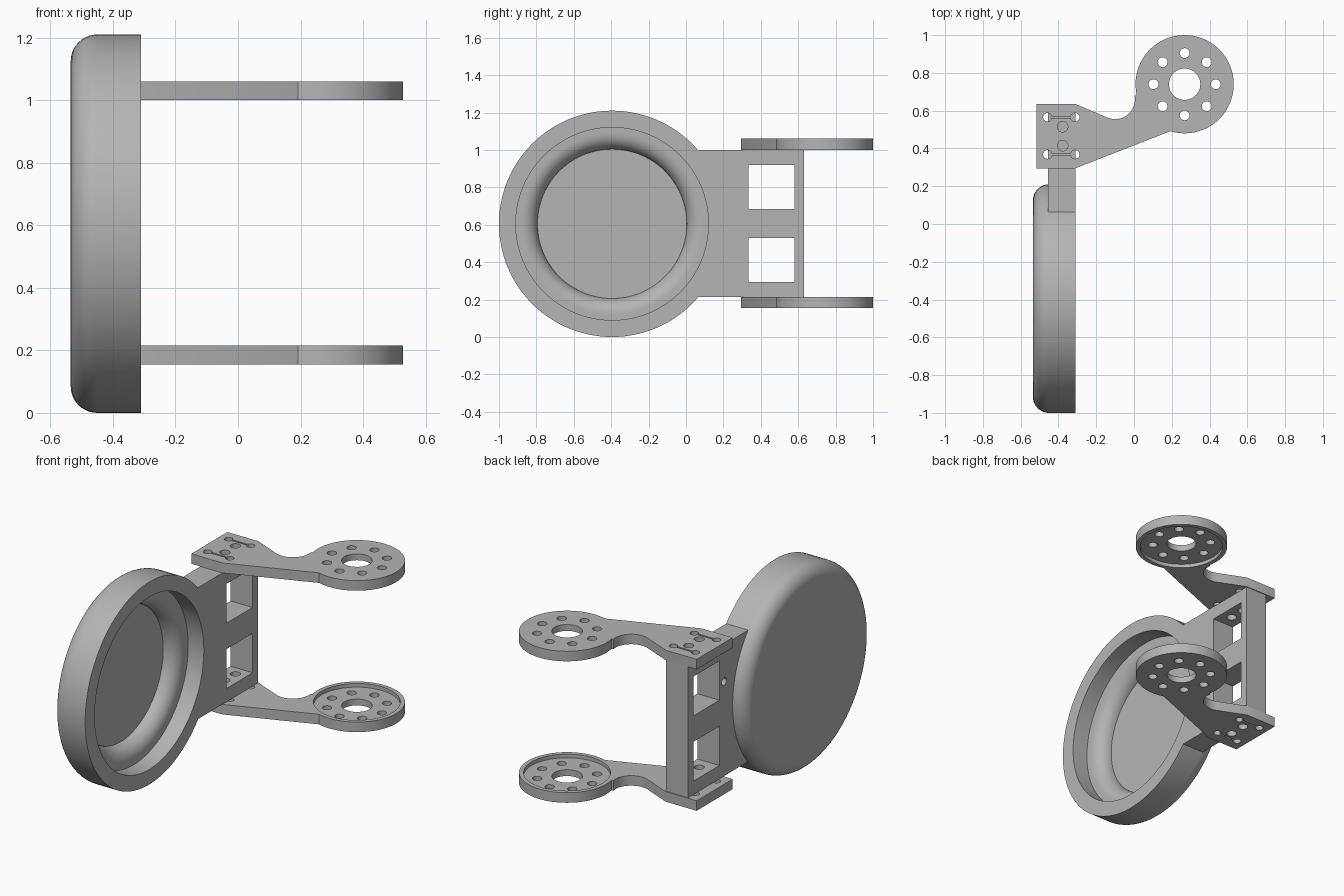
import bpy
import bmesh
from math import sin, cos, pi, radians, atan2
from mathutils import Vector

default = bpy.data.objects.get("Cube")
if default:
    bpy.data.objects.remove(default, do_unlink=True)

GREY = (0.46, 0.46, 0.46, 1.0)
grey = bpy.data.materials.new("plain grey")
grey.use_nodes = True
grey.diffuse_color = GREY
grey.node_tree.nodes["Principled BSDF"].inputs["Base Color"].default_value = GREY


def finish(name, bm):
    bmesh.ops.recalc_face_normals(bm, faces=bm.faces)
    mesh = bpy.data.meshes.new(name)
    bm.to_mesh(mesh)
    bm.free()
    mesh.materials.append(grey)
    obj = bpy.data.objects.new(name, mesh)
    bpy.context.collection.objects.link(obj)
    return obj


def arc(cx, cy, r, start, end, steps):
    angles = [start + (end - start) * i / steps for i in range(steps + 1)]
    return [(cx + r * cos(a), cy + r * sin(a)) for a in angles]


def circle(cx, cy, r, steps=32):
    return arc(cx, cy, r, 0, 2 * pi, steps)[:-1]


def rect(a0, b0, a1, b1):
    return [(a0, b0), (a1, b0), (a1, b1), (a0, b1)]


def prism(name, pts, lo, hi, axis="z"):
    """Extrude an outline along z (points are x, y) or x (points are y, z)."""
    bm = bmesh.new()
    place = (lambda a, b, h: (a, b, h)) if axis == "z" else (lambda a, b, h: (h, a, b))
    base = bm.faces.new([bm.verts.new(place(a, b, lo)) for a, b in pts])
    out = bmesh.ops.extrude_face_region(bm, geom=[base], use_keep_orig=True)
    moved = [v for v in out["geom"] if isinstance(v, bmesh.types.BMVert)]
    bmesh.ops.translate(bm, verts=moved, vec=Vector(place(0, 0, hi - lo)))
    return finish(name, bm)


def cut(obj, pts, lo, hi, axis="z"):
    cutter = prism("cutter", pts, lo, hi, axis)
    cutter.hide_render = True
    mod = obj.modifiers.new("cut", "BOOLEAN")
    mod.operation = "DIFFERENCE"
    mod.solver = "EXACT"
    mod.object = cutter
    bpy.context.view_layer.objects.active = obj
    bpy.ops.object.modifier_apply(modifier=mod.name)
    bpy.data.objects.remove(cutter, do_unlink=True)


def smooth(obj):
    bpy.ops.object.select_all(action="DESELECT")
    obj.select_set(True)
    bpy.context.view_layer.objects.active = obj
    bpy.ops.object.shade_smooth_by_angle(angle=radians(30))


# Round cup, turned about a sideways axis
CUP_Y, CUP_Z, CUP_R = -0.395, 0.605, 0.605
BACK, FACE = -0.535, -0.31
FLOOR = -0.497
profile = [(BACK, 0)]
profile += [(-0.45 - 0.085 * cos(t), 0.52 + 0.085 * sin(t))
            for t in [pi / 2 * i / 10 for i in range(11)]]
profile += [(FACE, CUP_R), (FACE, 0.515), (-0.413, 0.515)]
profile += [(FLOOR + 0.084 * cos(t), 0.483 - 0.084 * sin(t))
            for t in [pi / 2 * i / 10 for i in range(11)]]
profile += [(FLOOR, 0)]
bm = bmesh.new()
ring = [bm.verts.new((x, CUP_Y, CUP_Z + r)) for x, r in profile]
edges = [bm.edges.new(pair) for pair in zip(ring, ring[1:])]
bmesh.ops.spin(bm, geom=ring + edges, cent=(0, CUP_Y, CUP_Z), axis=(1, 0, 0),
               angle=2 * pi, steps=112)
bmesh.ops.remove_doubles(bm, verts=bm.verts, dist=0.0001)
smooth(finish("cup", bm))

# Upright plate, its front end following the cup's rim
LOW, HIGH = 0.215, 1.0
bend = atan2(0.39, 0.44)
outline = arc(CUP_Y, CUP_Z, 0.588, -bend, bend, 20)
outline[0], outline[-1] = (outline[0][0], LOW), (outline[-1][0], HIGH)
plate = prism("upright_plate", outline + [(0.63, HIGH), (0.63, LOW)], -0.455, FACE, "x")
for bottom in (0.295, 0.685):
    cut(plate, rect(0.335, bottom, 0.58, bottom + 0.235), -0.6, -0.2, "x")
SCREWS = [(-0.378, 0.415), (-0.378, 0.515)]
for x, y in SCREWS:
    cut(plate, circle(x, y, 0.028), 0.9, 1.1)
    cut(plate, circle(x, y, 0.028), 0.1, 0.31)
cut(plate, circle(0.29, 0.78, 0.022), -0.5, -0.39, "x")
smooth(plate)

# Two arms with a recessed, drilled ring at the end
EYE_X, EYE_Y, EYE_R = 0.268, 0.74, 0.26
arm_outline = rect(-0.515, 0.295, -0.31, 0.635)[:2]
arm_outline += arc(EYE_X, EYE_Y, EYE_R, radians(-107), radians(192), 72)
arm_outline += arc(-0.1, 0.66, 0.105, radians(10), radians(-112), 16)
arm_outline += [(-0.31, 0.635), (-0.515, 0.635)]


def arm(name, z0, z1, recess0, recess1):
    obj = prism(name, arm_outline, z0, z1)
    lo, hi = z0 - 0.05, z1 + 0.05
    cut(obj, circle(EYE_X, EYE_Y, 0.235, 64), recess0, recess1)
    cut(obj, circle(EYE_X, EYE_Y, 0.083, 48), lo, hi)
    for i in range(8):
        a = i * pi / 4
        cut(obj, circle(EYE_X + 0.165 * cos(a), EYE_Y + 0.165 * sin(a), 0.026, 24), lo, hi)
    # Mounting holes and the thin slots joining them
    for x, y in SCREWS:
        cut(obj, circle(x, y, 0.028), lo, hi)
    for y in (0.368, 0.565):
        cut(obj, rect(-0.455, y - 0.005, -0.315, y + 0.005), lo, hi)
        for x in (-0.458, -0.312):
            cut(obj, circle(x, y, 0.023, 24), lo, hi)
    smooth(obj)


arm("upper_arm", HIGH, 1.06, 0.9, HIGH + 0.022)
arm("lower_arm", 0.155, LOW, LOW - 0.022, 0.3)
